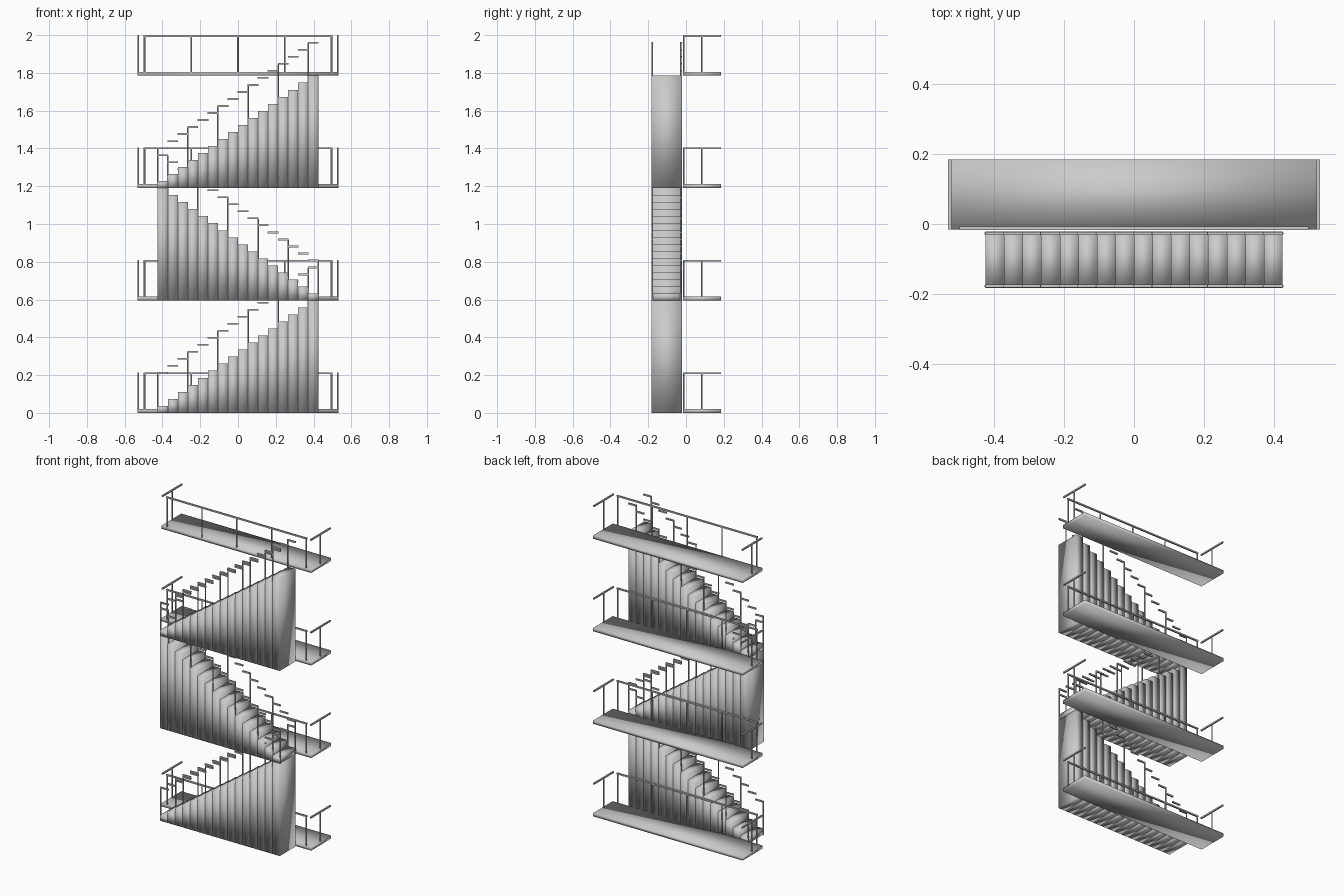
import bpy, bmesh
from mathutils import Matrix, Vector

if "Cube" in bpy.data.objects:
    bpy.data.objects.remove(bpy.data.objects["Cube"])

FLOOR = 0.595          # storey height
STEPS = 16
HALF = 0.425           # half length of a flight
RUN = 2 * HALF / STEPS
RISE = FLOOR / STEPS
Y0, Y1 = -0.183, -0.022      # stair width
PY0, PY1 = -0.016, 0.184     # landing depth
PX = 0.532                   # landing half length
SLAB = 0.021
RAIL = 0.009


def box(bm, x0, x1, y0, y1, z0, z1):
    size = Vector((abs(x1 - x0), y1 - y0, z1 - z0))
    mid = Vector(((x0 + x1) / 2, (y0 + y1) / 2, (z0 + z1) / 2))
    bmesh.ops.create_cube(bm, size=1, matrix=Matrix.Translation(mid) @ Matrix.Diagonal((*size, 1)))


def post(bm, x, y, z0, z1, r=0.004):
    bmesh.ops.create_cone(bm, cap_ends=True, segments=8, radius1=r, radius2=r, depth=z1 - z0,
                          matrix=Matrix.Translation((x, y, (z0 + z1) / 2)))


def finish(bm, name, soft):
    mesh = bpy.data.meshes.new(name)
    bm.to_mesh(mesh)
    bm.free()
    for p in mesh.polygons:
        p.use_smooth = soft
    ob = bpy.data.objects.new(name, mesh)
    bpy.context.collection.objects.link(ob)


# landings with their railings
for f in range(4):
    z = f * FLOOR
    bm = bmesh.new()
    box(bm, -PX, PX, PY0, PY1, z, z + SLAB)
    finish(bm, f"landing_{f}", True)

    bm = bmesh.new()
    top = z + 0.215
    ry = PY0 + 0.004
    # long front rail
    box(bm, -0.5, 0.5, ry - RAIL / 2, ry + RAIL / 2, top - RAIL, top)
    for i in range(5):
        post(bm, -0.495 + i * 0.2475, ry, z + SLAB, top - RAIL / 2)
    # end rails
    for s in (-1, 1):
        x = s * (PX - RAIL / 2)
        box(bm, x - RAIL / 2, x + RAIL / 2, PY0, PY1, top - RAIL, top)
        post(bm, x, (PY0 + PY1) / 2, z + SLAB, top - RAIL / 2)
    finish(bm, f"landing_railing_{f}", False)

# flights, alternating direction
for f in range(3):
    s = 1 if f % 2 == 0 else -1
    z = f * FLOOR
    steps, rails = bmesh.new(), bmesh.new()
    for k in range(STEPS):
        a = -HALF + k * RUN
        top = z + (k + 1) * RISE
        box(steps, s * a, s * (a + RUN), Y0, Y1, z, top)
        # stepped handrail pieces, a post at every third step
        for y in (Y0 + 0.005, Y1 - 0.005):
            box(rails, s * (a - 0.002), s * (a + RUN + 0.002), y - RAIL / 2, y + RAIL / 2,
                top + 0.17, top + 0.17 + RAIL)
            if k % 3 == 0:
                post(rails, s * a, y, top - RISE, top + 0.172)
    finish(steps, f"stair_flight_{f}", True)
    finish(rails, f"stair_handrail_{f}", False)
